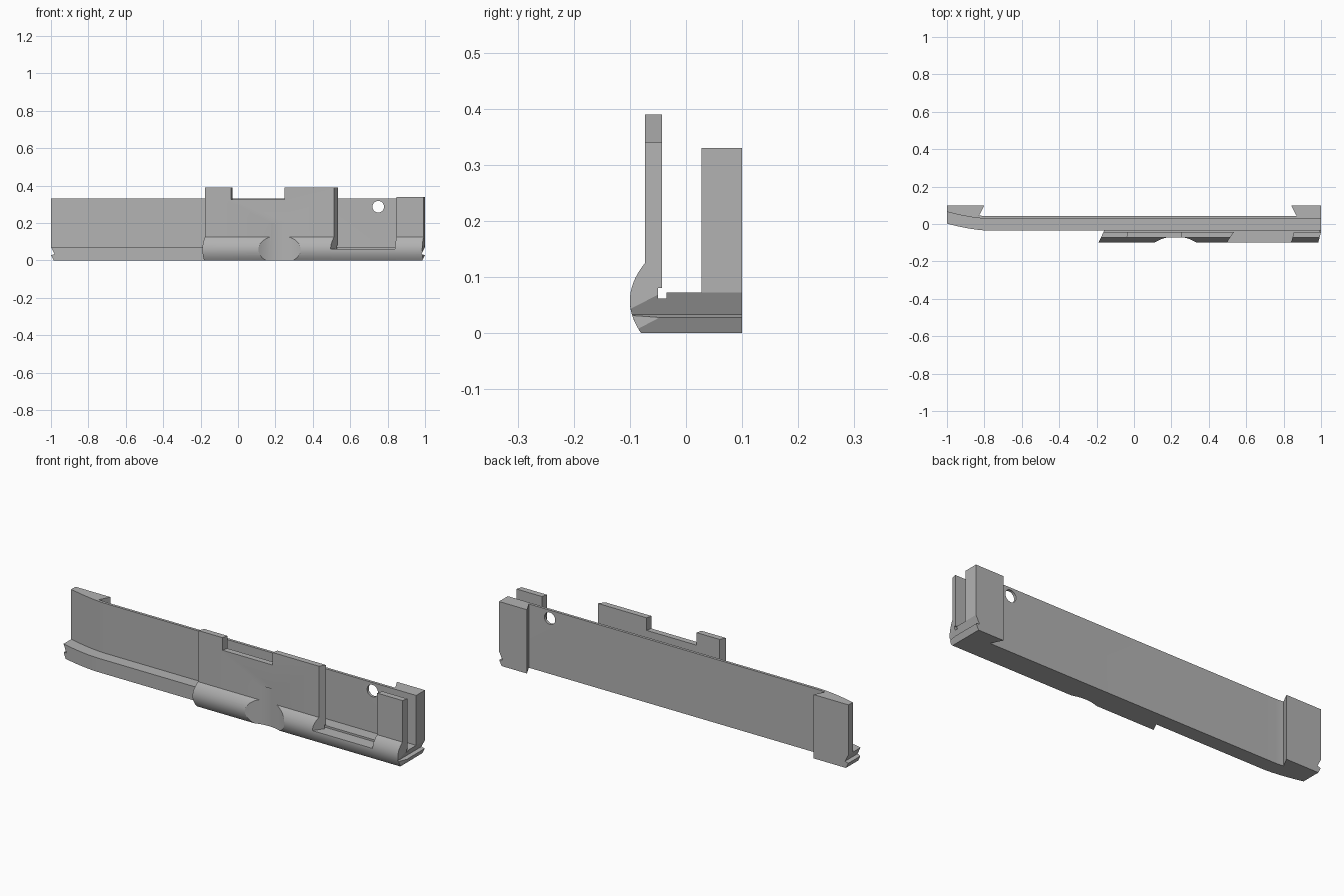
import bpy
import bmesh
import math

cube = bpy.data.objects.get("Cube")
if cube:
    bpy.data.objects.remove(cube)

grey = bpy.data.materials.new("plain grey")
grey.use_nodes = True
colour = (0.45, 0.45, 0.45, 1)
grey.diffuse_color = colour
grey.node_tree.nodes["Principled BSDF"].inputs["Base Color"].default_value = colour


def loft(name, ring_a, ring_b):
    """Solid between two matching outlines."""
    bm = bmesh.new()
    a = [bm.verts.new(p) for p in ring_a]
    b = [bm.verts.new(p) for p in ring_b]
    n = len(a)
    bm.faces.new(a)
    bm.faces.new(b)
    for i in range(n):
        j = (i + 1) % n
        bm.faces.new((a[i], a[j], b[j], b[i]))
    bmesh.ops.recalc_face_normals(bm, faces=bm.faces)
    mesh = bpy.data.meshes.new(name)
    bm.to_mesh(mesh)
    bm.free()
    mesh.materials.append(grey)
    ob = bpy.data.objects.new(name, mesh)
    bpy.context.collection.objects.link(ob)
    return ob


def upright(name, plan, z0, z1):
    return loft(name, [(x, y, z0) for x, y in plan], [(x, y, z1) for x, y in plan])


def along_x(name, profile, left, right):
    """Extrude a y-z profile; each end is (x at the front, x at the inner side)."""
    def end(e, y):
        return e[0] + (e[1] - e[0]) * (y + 0.1) / 0.057
    return loft(name, [(end(left, y), y, z) for y, z in profile],
                [(end(right, y), y, z) for y, z in profile])


def activate(ob):
    bpy.ops.object.select_all(action='DESELECT')
    ob.select_set(True)
    bpy.context.view_layer.objects.active = ob


def cut(ob, cutter):
    mod = ob.modifiers.new("cut", 'BOOLEAN')
    mod.operation = 'DIFFERENCE'
    mod.solver = 'EXACT'
    mod.object = cutter
    activate(ob)
    bpy.ops.object.modifier_apply(modifier=mod.name)


def circle(cx, cy, r, n):
    return [(cx + r * math.cos(math.tau * i / n), cy + r * math.sin(math.tau * i / n))
            for i in range(n)]


# Plan curves: straight strip whose left end bends backwards
XS = [-1 + 0.22 * i / 10 for i in range(11)]


def bend(y):
    return [(x, y + 0.037 * ((-0.78 - x) / 0.22) ** 1.6) for x in XS]


def strip(y0, y1):
    return bend(y0) + [(1, y0), (1, y1)] + bend(y1)[::-1]


base = upright("base_ledge", strip(-0.035, 0.042), 0, 0.072)
wall = upright("back_wall", strip(0.028, 0.042), 0.072, 0.33)

# Tapered pads behind both ends of the wall
pad_edge = [p for p in bend(0.042) if p[0] < -0.83] + [(-0.83, 0.042)]
left_pad = upright("right_end_pad", pad_edge + [(-0.8, 0.1), (-1, 0.1)], 0, 0.33)
right_pad = upright("left_end_pad", [(0.87, 0.042), (1, 0.042), (1, 0.1), (0.84, 0.1)], 0, 0.33)


# Front rail: bulged outside, optional plate above, small slot at its foot
def bulge(top):
    pts = []
    for i in range(15):
        z = top * i / 14
        t = z / 0.125
        pts.append((-0.08 + 0.007 * t - 0.094 * t * (1 - t), z))
    return pts


def plate_profile(top):
    return [(-0.035, 0)] + bulge(0.125) + [
        (-0.073, top), (-0.043, top), (-0.043, 0.08), (-0.05, 0.08),
        (-0.05, 0.062), (-0.035, 0.062)]


plate = along_x("front_plate", plate_profile(0.39), (-0.19, -0.163), (0.495, 0.535))
low_rail = along_x("low_rail", [(-0.035, 0)] + bulge(0.062) + [(-0.035, 0.062)],
                   (0.495, 0.535), (0.84, 0.855))
clip = along_x("end_clip", plate_profile(0.34), (0.84, 0.855), (0.985, 1))

# Cutters: plate notch, thumb scoop, wall hole, end grooves
notch = along_x("notch_cutter", [(-0.12, 0.325), (-0.12, 0.5), (0, 0.5), (0, 0.325)],
                (-0.045, -0.03), (0.245, 0.255))
scoop = upright("scoop_cutter", circle(0.222, -0.277, 0.21, 96), -0.1, 0.2)
hole_ring = circle(0.75, 0.287, 0.031, 32)
hole = loft("hole_cutter", [(x, -0.02, z) for x, z in hole_ring],
            [(x, 0.09, z) for x, z in hole_ring])
groove = [(1.1, 0.0915), (1.01, 0.0915), (0.98, 0.033), (0.999, 0.028),
          (0.985, 0), (0.98, -0.01), (1.1, -0.01)]
ends = [loft("groove_cutter", [(s * x, -0.2, z) for x, z in groove],
             [(s * x, 0.2, z) for x, z in groove]) for s in (-1, 1)]

cut(plate, notch)
cut(plate, scoop)
cut(wall, hole)
for ob, cutters in ((base, ends), (left_pad, ends[:1]), (right_pad, ends[1:]), (clip, ends[1:])):
    for c in cutters:
        cut(ob, c)
for c in [notch, scoop, hole] + ends:
    bpy.data.objects.remove(c)

for ob in (base, wall, left_pad, right_pad, plate, low_rail, clip):
    activate(ob)
    bpy.ops.object.shade_smooth_by_angle(angle=math.radians(25))
